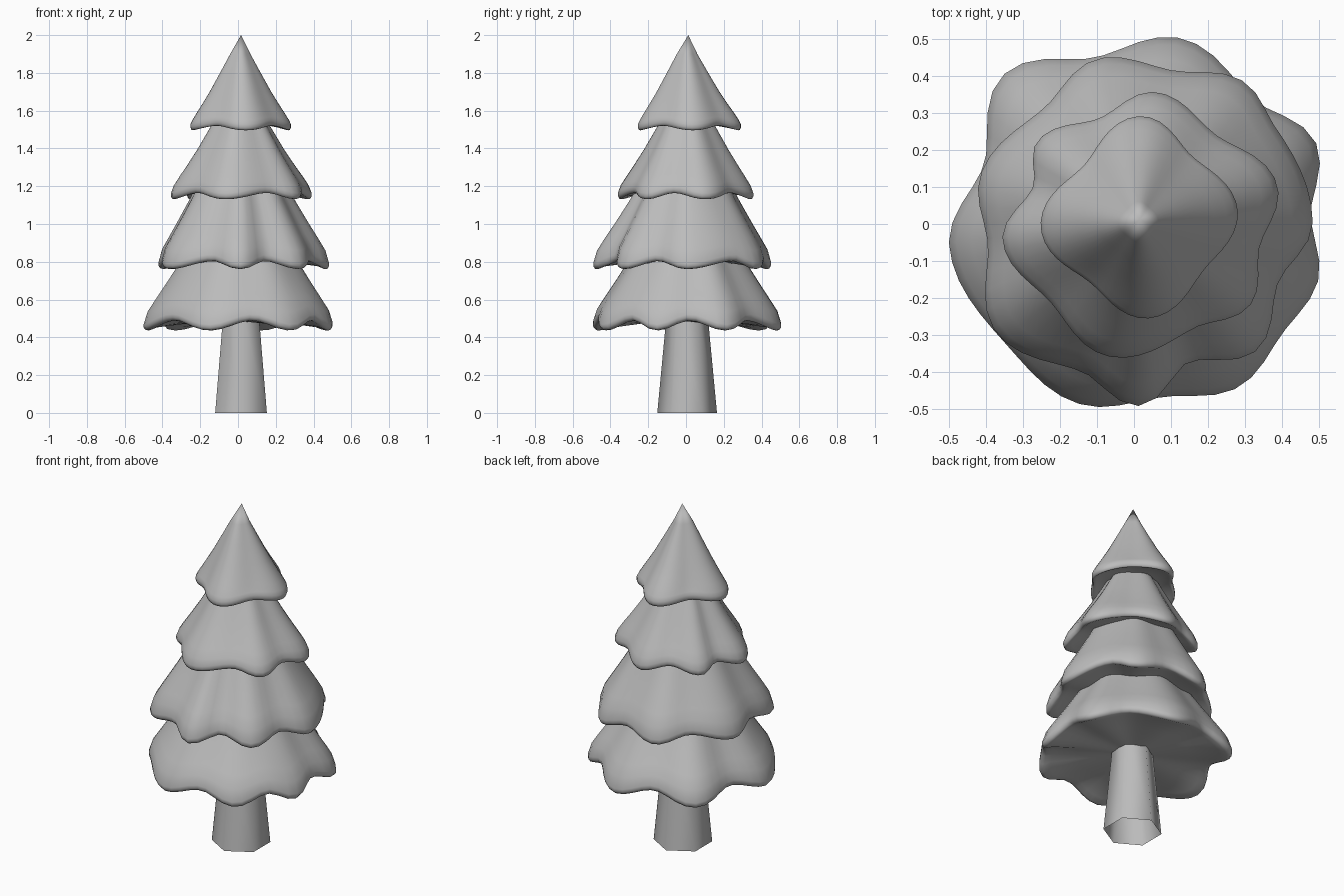
import bpy
import bmesh
import math

cube = bpy.data.objects.get("Cube")
if cube:
    bpy.data.objects.remove(cube, do_unlink=True)

CENTRE = (0.012, 0.004)
TIP = (0.016, 0.012)
SEGMENTS = 60

# One plain colour for the whole tree
grey = bpy.data.materials.new("plain_grey")
grey.use_nodes = True
colour = (0.5, 0.5, 0.5, 1)
grey.diffuse_color = colour
grey.node_tree.nodes["Principled BSDF"].inputs["Base Color"].default_value = colour

# Branch skirt section: radius fraction, height fraction, strength of the lobes
OUTER = [(0.21, 0.8, 0.6), (0.42, 0.6, 0.7), (0.63, 0.4, 0.8),
         (0.765, 0.28, 0.9), (0.88, 0.18, 1), (0.96, 0.11, 1)]
# Rim and underside: radius fraction, height above the rim in units, lobe strength
RIM = [(1, 0.033, 1), (1, 0.016, 1), (0.98, 0.003, 1), (0.95, 0.001, 1),
       (0.88, 0.016, 0.9), (0.6, 0.036, 0.4)]


def finish(name, bm, angle):
    """Turn a bmesh into a smooth shaded, coloured object."""
    bmesh.ops.recalc_face_normals(bm, faces=bm.faces)
    mesh = bpy.data.meshes.new(name)
    bm.to_mesh(mesh)
    bm.free()
    mesh.materials.append(grey)
    obj = bpy.data.objects.new(name, mesh)
    bpy.context.collection.objects.link(obj)
    bpy.ops.object.select_all(action="DESELECT")
    obj.select_set(True)
    bpy.context.view_layer.objects.active = obj
    bpy.ops.object.shade_smooth_by_angle(angle=math.radians(angle))


def bridge(bm, upper, lower):
    """Join two rings of equal length with quads."""
    count = len(upper)
    for i in range(count):
        j = (i + 1) % count
        bm.faces.new((upper[i], lower[i], lower[j], upper[j]))


def outline(lobes, angle):
    """Radius and tip weight at an angle, eased between tips and valleys."""
    for k, (start, r_start) in enumerate(lobes):
        end, r_end = lobes[(k + 1) % len(lobes)]
        span = (end - start) % 360
        along = (angle - start) % 360
        if along <= span:
            ease = (1 - math.cos(math.pi * along / span)) / 2
            tip = 1 - ease if k % 2 == 0 else ease
            return r_start + (r_end - r_start) * ease, tip


def branch_tier(name, rim_z, top_z, lift, lobes):
    """Wavy skirt with drooping tips; lobes alternate tip and valley."""
    bm = bmesh.new()
    height = top_z - rim_z
    mean = sum(r for _, r in lobes) / len(lobes)
    shape = [(math.radians(a), *outline(lobes, a)) for a in
             (360 * i / SEGMENTS for i in range(SEGMENTS))]

    def ring(fraction, z, strength, raise_by):
        verts = []
        for a, radius, tip in shape:
            r = fraction * (mean + (radius - mean) * strength)
            verts.append(bm.verts.new((CENTRE[0] + r * math.cos(a),
                                       CENTRE[1] + r * math.sin(a),
                                       z + raise_by * (1 - tip))))
        return verts

    rings = [ring(f, rim_z + h * height, s, lift * (1 - h) ** 3)
             for f, h, s in OUTER]
    rings += [ring(f, rim_z + h, s, lift * s * f) for f, h, s in RIM]
    for upper, lower in zip(rings, rings[1:]):
        bridge(bm, upper, lower)

    # Pointed top and closed underside
    for (x, y), z, end in ((TIP, top_z, rings[0]), (CENTRE, rim_z + 0.05, rings[-1])):
        point = bm.verts.new((x, y, z))
        for i in range(SEGMENTS):
            bm.faces.new((point, end[i], end[(i + 1) % SEGMENTS]))
    finish(name, bm, 80)


# Trunk: tapered hexagonal tube, open at the foot
bm = bmesh.new()
bmesh.ops.create_cone(bm, cap_ends=False, segments=6, radius1=0.158, radius2=0.105, depth=0.56)
bmesh.ops.translate(bm, verts=bm.verts, vec=(0.016, 0.006, 0.28))
finish("trunk", bm, 65)

# Branch tiers, bottom to top: tip and valley angles with their radii
branch_tier("bottom_branches", 0.435, 1.34, 0.055, [
    (24, 0.525), (47, 0.455), (77, 0.51), (104, 0.46), (132, 0.54), (160, 0.445),
    (188, 0.515), (222, 0.485), (251, 0.515), (278, 0.475), (302, 0.52), (323, 0.49),
    (341, 0.51), (2, 0.465)])
branch_tier("lower_branches", 0.76, 1.66, 0.045, [
    (0, 0.47), (35, 0.45), (52, 0.475), (78, 0.42), (104, 0.455), (130, 0.4),
    (164, 0.445), (187, 0.41), (218, 0.485), (249, 0.43), (270, 0.495), (290, 0.4),
    (313, 0.47), (337, 0.41)])
branch_tier("upper_branches", 1.13, 1.79, 0.035, [
    (15, 0.388), (50, 0.315), (82, 0.355), (111, 0.3), (141, 0.35), (161, 0.3),
    (188, 0.37), (222, 0.32), (257, 0.37), (298, 0.322), (324, 0.375), (348, 0.333)])
branch_tier("top_branches", 1.495, 2, 0.025, [
    (8, 0.27), (50, 0.23), (88, 0.287), (135, 0.213),
    (182, 0.264), (231, 0.208), (277, 0.26), (323, 0.218)])
